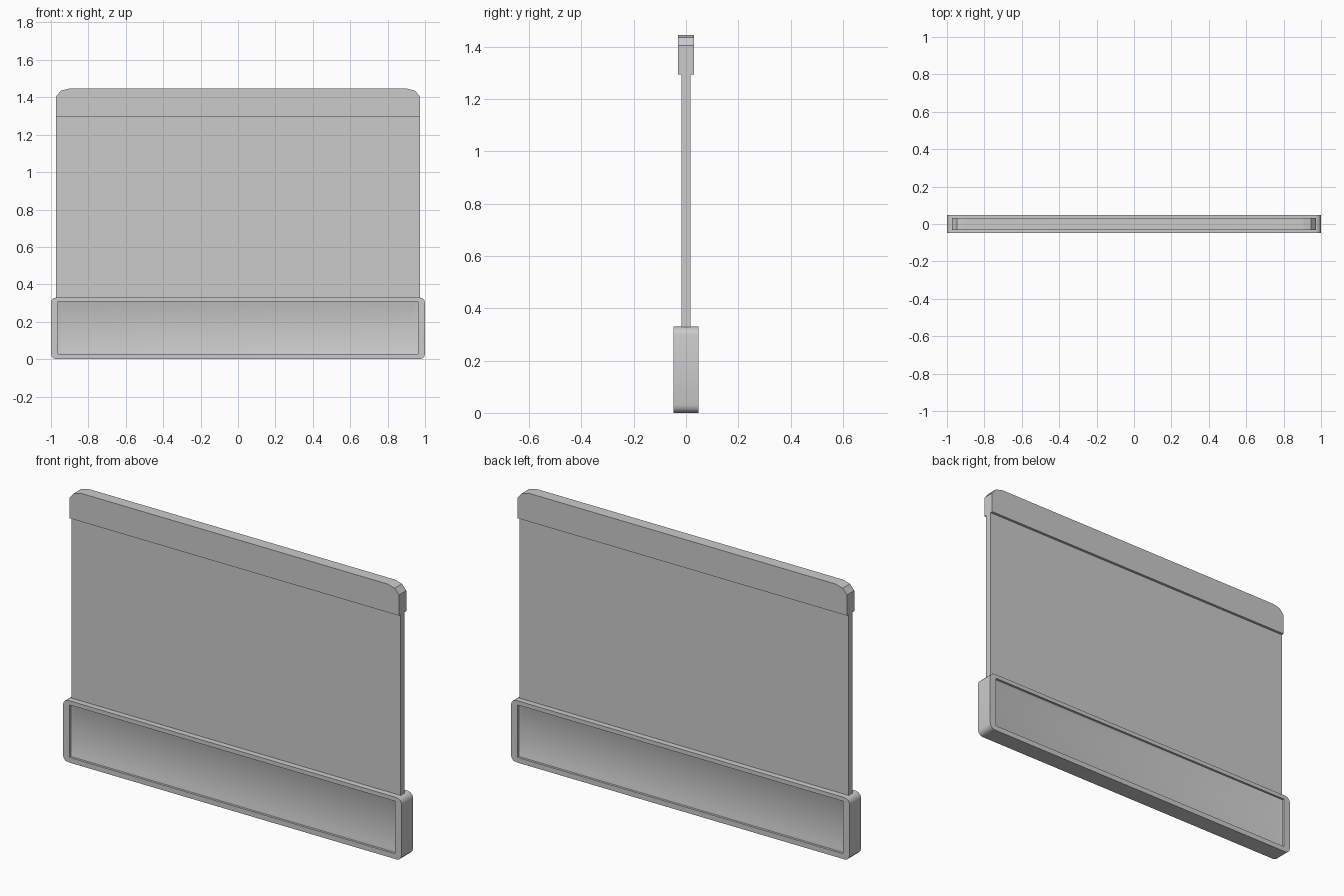
import bpy, bmesh
from math import sin, cos, pi

if "Cube" in bpy.data.objects:
    bpy.data.objects.remove(bpy.data.objects["Cube"])


def loft(name, rings):
    """Skin equal-count (x, z) rings placed at successive y values, capped at both ends."""
    bm = bmesh.new()
    loops = [[bm.verts.new((x, y, z)) for x, z in pts] for y, pts in rings]
    n = len(loops[0])
    for a, b in zip(loops, loops[1:]):
        for i in range(n):
            j = (i + 1) % n
            bm.faces.new((a[i], a[j], b[j], b[i]))
    bm.faces.new(loops[0])
    bm.faces.new(loops[-1])
    bmesh.ops.remove_doubles(bm, verts=bm.verts, dist=1e-5)
    bmesh.ops.recalc_face_normals(bm, faces=bm.faces)
    me = bpy.data.meshes.new(name)
    bm.to_mesh(me)
    bm.free()
    ob = bpy.data.objects.new(name, me)
    bpy.context.collection.objects.link(ob)
    return ob


def rounded_rect(hx, z0, z1, r=0.0, seg=3):
    """Rounded rectangle; with r = 0 the corner points coincide and get merged."""
    pts = []
    corners = [(hx - r, z1 - r), (-hx + r, z1 - r), (-hx + r, z0 + r), (hx - r, z0 + r)]
    for k, (cx, cz) in enumerate(corners):
        for s in range(seg + 1):
            a = (k + s / seg) * pi / 2
            pts.append((cx + r * cos(a), cz + r * sin(a)))
    return pts


# base bar: rounded block with a shallow recess on the front and the back
outer = rounded_rect(1.0, 0.0, 0.33, 0.03)
opening = rounded_rect(0.962, 0.028, 0.308)
floor = rounded_rect(0.94, 0.042, 0.296)
front = [(-0.030, floor), (-0.036, opening), (-0.048, opening), (-0.048, outer)]
base = loft("base_bar", front + [(-y, p) for y, p in reversed(front)])

# thin panel, seated in the base and reaching into the cap
panel = rounded_rect(0.972, 0.30, 1.30)
loft("panel", [(-0.017, panel), (0.017, panel)])

# thicker cap with clipped upper corners
half = [(0.972, 1.295), (0.972, 1.405), (0.947, 1.435), (0.905, 1.446)]
cap = half + [(-x, z) for x, z in reversed(half)]
loft("top_cap", [(-0.031, cap), (0.031, cap)])

# soften the rounded base corners while keeping hard edges
bpy.ops.object.select_all(action='DESELECT')
base.select_set(True)
bpy.context.view_layer.objects.active = base
bpy.ops.object.shade_smooth_by_angle(angle=0.6)
